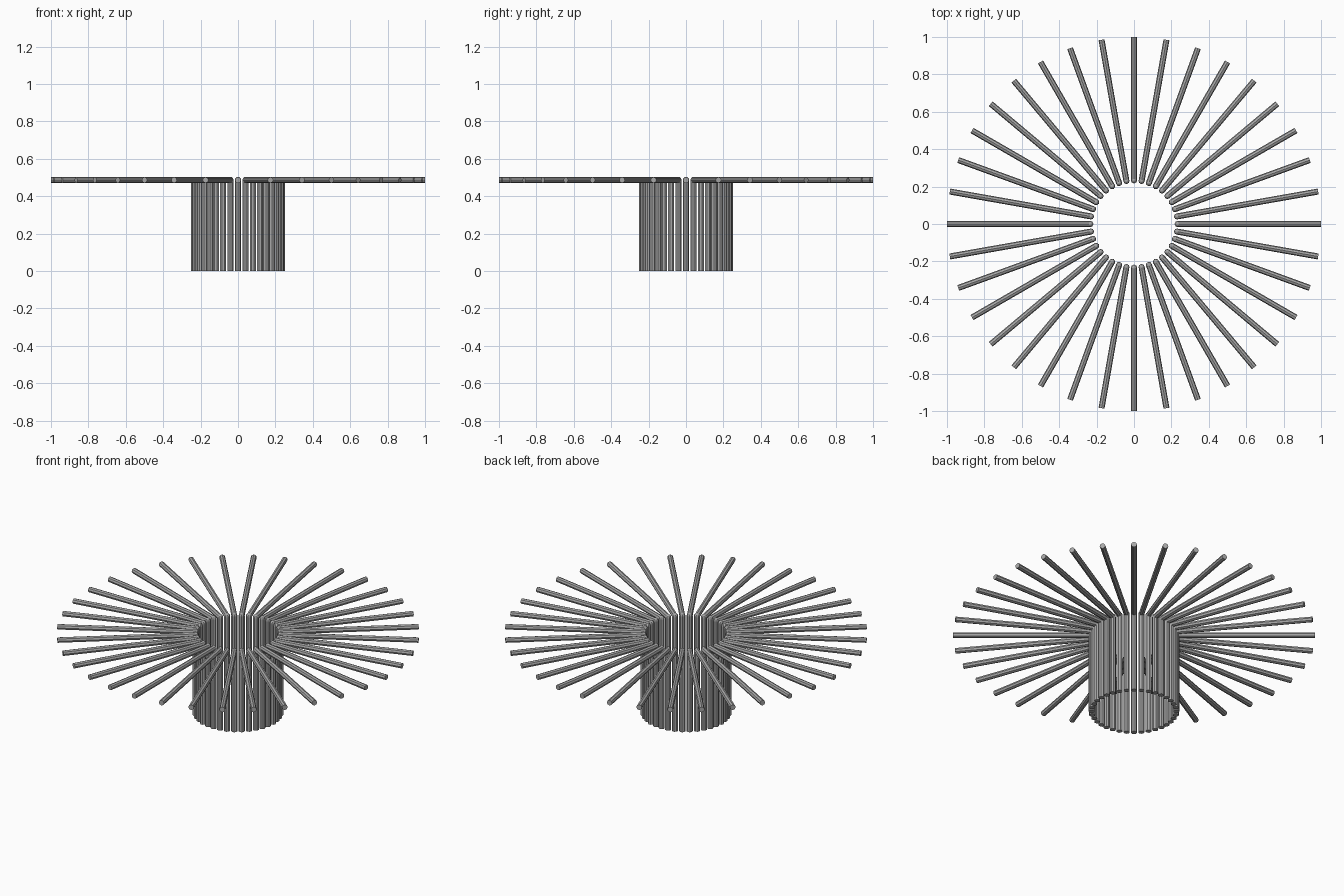
import bpy
import bmesh
from math import pi, tau
from mathutils import Matrix

if "Cube" in bpy.data.objects:
    bpy.data.objects.remove(bpy.data.objects["Cube"])

COUNT = 36        # rods around the ring
SIDES = 8
RING = 0.234      # distance of the uprights from the centre
TOP = 0.486       # height of the spokes' axis
SPOKE_R = 0.016
POST_R = 0.017

# Mid grey metal
metal = bpy.data.materials.new("grey_metal")
metal.use_nodes = True
grey = (0.39, 0.39, 0.39, 1)
metal.diffuse_color = grey
metal.node_tree.nodes["Principled BSDF"].inputs["Base Color"].default_value = grey


def rod(bm, radius, length, matrix):
    """Capped cylinder centred on the matrix origin, along its z axis."""
    bmesh.ops.create_cone(bm, cap_ends=True, segments=SIDES, radius1=radius,
                          radius2=radius, depth=length, matrix=matrix)


def finish(bm, name):
    mesh = bpy.data.meshes.new(name)
    bm.to_mesh(mesh)
    bm.free()
    mesh.materials.append(metal)
    return mesh


# Upright post, with a rounded joint at its top
bm = bmesh.new()
rod(bm, POST_R, TOP, Matrix.Translation((RING, 0, TOP / 2)))
bmesh.ops.create_uvsphere(bm, u_segments=SIDES, v_segments=SIDES, radius=POST_R,
                          matrix=Matrix.Translation((RING, 0, TOP)))
post_mesh = finish(bm, "upright_post")

# Horizontal spoke, from the joint outwards
bm = bmesh.new()
rod(bm, SPOKE_R, 1 - RING,
    Matrix.Translation(((1 + RING) / 2, 0, TOP)) @ Matrix.Rotation(pi / 2, 4, "Y"))
spoke_mesh = finish(bm, "spoke")

# Ring of posts and spokes
for i in range(COUNT):
    for mesh in (post_mesh, spoke_mesh):
        part = bpy.data.objects.new(f"{mesh.name}_{i + 1}", mesh)
        part.rotation_euler.z = tau * i / COUNT
        bpy.context.collection.objects.link(part)
